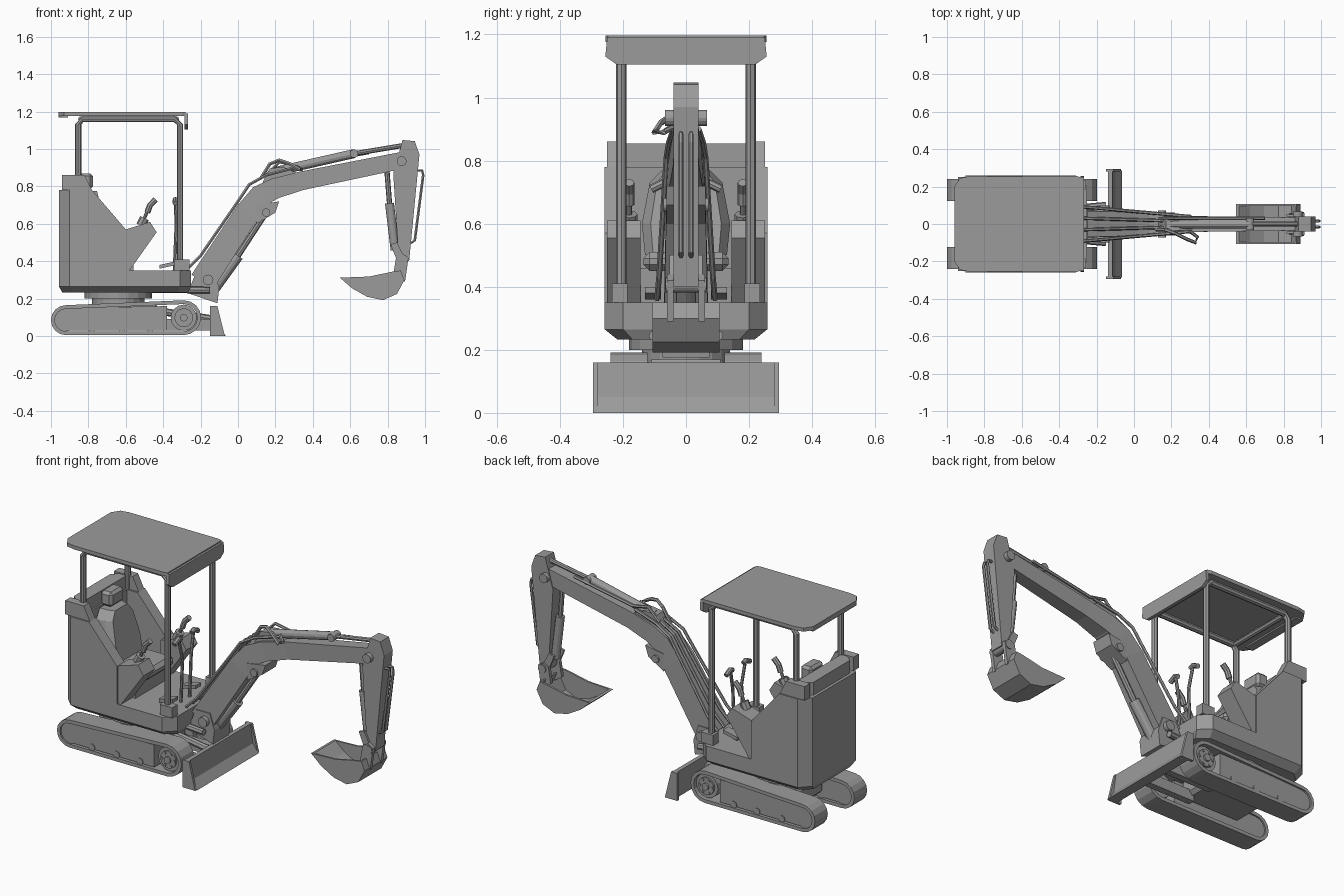
import bpy, bmesh, math
from mathutils import Vector

cube = bpy.data.objects.get("Cube")
if cube:
    bpy.data.objects.remove(cube)

colour = (.33, .33, .33, 1)
grey = bpy.data.materials.new("machine_grey")
grey.use_nodes = True
grey.diffuse_color = colour
grey.node_tree.nodes["Principled BSDF"].inputs["Base Color"].default_value = colour


def loft(name, rings, closed=False):
    """Skin rings of equal size; either cap the ends or join last to first."""
    bm = bmesh.new()
    loops = [[bm.verts.new(point) for point in ring] for ring in rings]
    following = loops[1:] + loops[:1] if closed else loops[1:]
    for here, there in zip(loops, following):
        for i in range(len(here)):
            bm.faces.new((here[i - 1], here[i], there[i], there[i - 1]))
    if not closed:
        bm.faces.new(loops[0])
        bm.faces.new(loops[-1])
    bmesh.ops.recalc_face_normals(bm, faces=bm.faces)
    mesh = bpy.data.meshes.new(name)
    bm.to_mesh(mesh)
    bm.free()
    mesh.materials.append(grey)
    part = bpy.data.objects.new(name, mesh)
    bpy.context.scene.collection.objects.link(part)
    return part


def side_ring(outline, y):
    return [(x, y, z) for x, z in outline]


def slab(name, outline, start, end):
    """Side profile extruded across the machine."""
    return loft(name, [side_ring(outline, start), side_ring(outline, end)])


def plan_ring(half_outline, z):
    mirror = [(x, -y) for x, y in reversed(half_outline)]
    return [(x, y, z) for x, y in half_outline + mirror]


def plate(name, half_outline, bottom, top):
    """Mirrored plan outline extruded upward."""
    return loft(name, [plan_ring(half_outline, bottom), plan_ring(half_outline, top)])


def box(name, back, front, half, bottom, top, bevel=0):
    part = plate(name, [(back, half), (front, half)], bottom, top)
    if bevel:
        modifier = part.modifiers.new("bevel", "BEVEL")
        modifier.width, modifier.segments = bevel, 1


def sweep(name, path, section):
    """Carry a section function, giving offsets at a step, along a path."""
    rings = []
    for i, point in enumerate(path):
        along = (path[min(i + 1, len(path) - 1)] - path[max(i - 1, 0)]).normalized()
        across = Vector((0, 1, 0)) if abs(along.y) < .8 else Vector((1, 0, 0))
        up = along.cross(across).normalized()
        across = up.cross(along)
        rings.append([point + across * a + up * b for a, b in section(i / (len(path) - 1))])
    return loft(name, rings)


def tube(name, path, radius, sides=8):
    turns = [math.tau * k / sides for k in range(sides)]
    circle = [(radius * math.cos(t), radius * math.sin(t)) for t in turns]
    return sweep(name, path, lambda step: circle)


def at(x, z, y=0):
    return Vector((x, y, z))


def pin(name, centre, start, end, radius, sides=16):
    tube(name, [at(*centre, start), at(*centre, end)], radius, sides)


# Shared measures
HALF, FLOOR, RIM, REAR, NOSE = .258, .35, .78, -.957, -.25
IDLER, SPROCKET = (-.92, .085), (-.29, .098)
SIDES = (("left", 1), ("right", -1))


def track_outline(inset):
    """Two end arcs joined by straight runs."""
    points = []
    for (x, z), radius, start in ((IDLER, .08, math.pi / 2), (SPROCKET, .093, -math.pi / 2)):
        for k in range(9):
            turn = start + math.pi * k / 8
            points.append((x + (radius - inset) * math.cos(turn), z + (radius - inset) * math.sin(turn)))
    return points


# Tracks
for side, s in SIDES:
    inner, outer = s * .122, s * .24
    belt, hollow = track_outline(0), track_outline(.02)
    loft(side + "_track_belt", [side_ring(belt, inner), side_ring(belt, outer),
                                side_ring(hollow, outer), side_ring(hollow, inner)], closed=True)
    web, face = s * .13, s * .23
    slab(side + "_track_frame", [(-.95, .06), (-.92, .03), (-.38, .03), (-.38, .16), (-.92, .15)], web, face)
    pin(side + "_idler", IDLER, web, face, .06)
    pin(side + "_sprocket", SPROCKET, web, s * .22, .07)
    pin(side + "_sprocket_rim", SPROCKET, web, face, .05)
    pin(side + "_sprocket_hub", SPROCKET, web, outer, .02)
    for k in range(6):
        turn = math.tau * k / 6
        bolt = (SPROCKET[0] + .04 * math.cos(turn), SPROCKET[1] + .04 * math.sin(turn))
        pin(side + "_sprocket_bolt", bolt, web, s * .235, .008, 6)
    for x in (-.78, -.62, -.47):
        pin(side + "_roller", (x, .04), web, s * .235, .02, 10)

# Undercarriage, turntable and dozer blade
box("undercarriage", -.8, -.42, .13, .06, .17, bevel=.02)
turntable = Vector((-.64, 0, 0))
for name, radius, bottom, top in (("turntable_base", .14, .15, .2), ("turntable_ring", .18, .2, .24)):
    tube(name, [turntable + at(0, bottom), turntable + at(0, top)], radius, 20)
slab("blade", [(-.14, .16), (-.115, .16), (-.1, .05), (-.065, 0), (-.125, 0)], -.285, .285)
for side, s in SIDES:
    slab(side + "_blade_end", [(-.15, .16), (-.11, .16), (-.07, 0), (-.15, 0)], s * .28, s * .295)
    slab(side + "_blade_arm", [(-.45, .09), (-.13, .09), (-.13, .03), (-.45, .03)], s * .06, s * .1)
tube("blade_cylinder", [at(-.4, .13), at(-.13, .09)], .02)

# Upper platform with a tapered underside
deck = [(REAR, .2), (-.9, HALF), (-.31, HALF), (NOSE, .2)]
belly = [(x * .95 - .03, y * .84) for x, y in deck]
loft("platform", [plan_ring(belly, .232), plan_ring(deck, .265), plan_ring(deck, FLOOR)])

# Rear shell
plate("rear_wall", deck[:2] + [(-.85, HALF)], FLOOR, RIM)
plate("rear_cowl", [(-.94, .17), (-.9, .2), (-.86, .2)], RIM, .855)

# Side panels, consoles, controls and canopy frame
for side, s in SIDES:
    slab(side + "_panel", [(-.86, FLOOR), (-.6, FLOOR), (-.6, .57), (-.78, RIM), (-.86, RIM)],
         s * .19, s * HALF)
    slab(side + "_console", [(-.6, FLOOR), (-.58, FLOOR), (-.435, .555), (-.47, .61), (-.6, .57)],
         s * .145, s * .25)
    slab(side + "_cowl_wing", [(-.94, RIM), (-.78, RIM), (-.82, .86), (-.94, .86)], s * .2, s * .25)
    knob = at(-.5, .63, s * .18)
    tube(side + "_joystick_boot", [knob - at(.02, .04), knob], .026)
    tube(side + "_joystick_stem", [knob, knob + at(.02, .05)], .009)
    tube(side + "_joystick_grip", [knob + at(.015, .03), knob + at(.03, .07), knob + at(.06, .1)], .016)
    handle = at(-.335, .73, s * .07)
    tube(side + "_travel_lever", [at(-.34, FLOOR, s * .04), at(-.33, .6, s * .04), handle], .009)
    tube(side + "_travel_grip", [handle - at(0, .01, s * .02), handle, handle + at(0, -.02, s * .04)], .014)
    slab(side + "_pedal", [(-.42, .36), (-.33, .38), (-.33, .4), (-.42, .38)], s * .08, s * .13)
    slab(side + "_post_foot", [(-.34, FLOOR), (-.26, FLOOR), (-.26, .41), (-.34, .41)], s * .185, s * .235)
    frame = [(-.855, .7), (-.855, 1.13), (-.83, 1.16), (-.34, 1.16), (-.31, 1.13), (-.31, .4)]
    tube(side + "_canopy_frame", [at(x, z, s * .205) for x, z in frame], .017)
for x in (-.84, -.33):
    pin("canopy_cross_bar", (x, 1.16), -.2, .2, .015, 8)

# Canopy roof with a front visor
plate("roof", [(-.96, .2), (-.93, .245), (-.88, .255), (-.3, .255), (-.28, .248)], 1.176, 1.197)
visor = [(.25, 1.19), (.256, 1.13), (.22, 1.105)]
visor += [(-y, z) for y, z in reversed(visor)]
loft("roof_visor", [[(x, y, z) for y, z in visor] for x in (-.287, -.268)])
box("roof_rear_rim", -.96, -.91, .2, 1.168, 1.19)

# Seat
box("seat_base", -.85, -.56, .145, FLOOR, .46)
box("seat_cushion", -.78, -.5, .135, .45, .51, bevel=.02)
seat = [(.13, .5), (.14, .6), (.115, .73), (.07, .775)]
seat += [(-y, z) for y, z in reversed(seat)]
loft("seat_back", [[(x - z / 4, y * narrow, z) for y, z in seat]
                   for x, narrow in ((-.65, 1), (-.6, 1), (-.56, .8))])
box("headrest", -.85, -.775, .06, .785, .87, bevel=.015)

# Swing bracket
slab("swing_bracket", [(-.27, .23), (-.11, .175), (-.1, .26), (-.13, FLOOR), (-.22, FLOOR)], -.075, .075)
for side, s in SIDES:
    tube(side + "_swing_cylinder", [at(-.5, .25, s * .07), at(-.15, .245, s * .1)], .018)
pin("boom_foot_pin", (-.16, .3), -.1, .1, .028)


# Boom: a bent box beam that narrows toward its tip
def boom_section(step):
    wide, deep = .07 - .035 * step, .07 - .025 * step
    return [(wide, deep), (-wide, deep), (-wide, -deep), (wide, -deep)]


spine = [at(-.19, .29), at(.05, .66), at(.12, .75), at(.2, .79), at(.34, .83), at(.88, .94)]
sweep("boom", spine, boom_section)
lug, collar = at(.15, .66), at(0, .43)
slab("boom_cylinder_lug", [(.1, .6), (.2, .66), (.22, .72), (.1, .7)], -.062, .062)
pin("boom_cylinder_pin", (lug.x, lug.z), -.072, .072, .022)
tube("boom_cylinder_barrel", [at(-.13, .25), collar], .03, 12)
tube("boom_cylinder_rod", [collar, lug], .016)

# Stick with its cylinder
slab("stick", [(.88, 1.048), (.945, 1.042), (.97, .97), (.915, .4), (.86, .4), (.83, .87)], -.04, .04)
pin("stick_pivot", (.875, .935), -.066, .066, .026)
gland = at(.62, .975)
tube("stick_cylinder_barrel", [at(.2, .88), gland], .024, 12)
tube("stick_cylinder_rod", [gland, at(.89, 1.02)], .013)
pin("stick_cylinder_collar", (gland.x, gland.z), -.033, .033, .022)
slab("stick_cylinder_lug", [(.13, .82), (.32, .87), (.24, .905), (.17, .895)], -.035, .035)

# Bucket cylinder and linkage
neck = at(.81, .71)
tube("bucket_cylinder_rod", [at(.795, .9), neck], .014)
tube("bucket_cylinder_barrel", [neck, at(.84, .46)], .024, 12)
pin("bucket_pin", (.885, .405), -.065, .065, .024)

# Bucket: bent shell, cheeks and hanger ears
curve = [(.545, .312), (.61, .255), (.69, .21), (.775, .192), (.85, .225), (.89, .3), (.87, .35)]
heart = Vector((.75, .34))
lining = [tuple(Vector(point).lerp(heart, .08)) for point in reversed(curve)]
slab("bucket_shell", curve + lining, -.1, .1)
for side, s in SIDES:
    slab(side + "_bucket_cheek", curve + [(.83, .345), (.7, .318)], s * .095, s * .106)
    slab(side + "_bucket_ear", [(.83, .33), (.845, .42), (.88, .44), (.912, .42), (.893, .29)],
         s * .04, s * .06)
    slab(side + "_bucket_link", [(.815, .49), (.85, .5), (.9, .4), (.86, .38)], s * .04, s * .052)

# Hydraulic hoses
for side, s in SIDES:
    run = [(.955, .885), (.985, .885), (.99, .86), (.945, .51), (.91, .49)]
    tube(side + "_stick_hose", [at(x, z, s * .016) for x, z in run], .008, 6)
    for lane in (.015, .045):
        run = [(-.27, .36), (-.2, .43), (0, .72), (.06, .81), (.15, .86), (.3, .9)]
        tube(side + "_boom_hose", [at(x, z, s * lane * (1.5 - 2 * x)) for x, z in run], .009, 6)
tube("loop_hose", [at(.12, .84, -.03), at(.17, .92, -.03), at(.22, .94, -.05), at(.28, .92, -.08),
                   at(.33, .89, -.1), at(.34, .89, -.07), at(.3, .91, -.04)], .01, 6)
tube("upper_hose", [at(.15, .86, .03), at(.22, .93, .03), at(.32, .91, .03), at(.7, .98, .03)], .009, 6)
